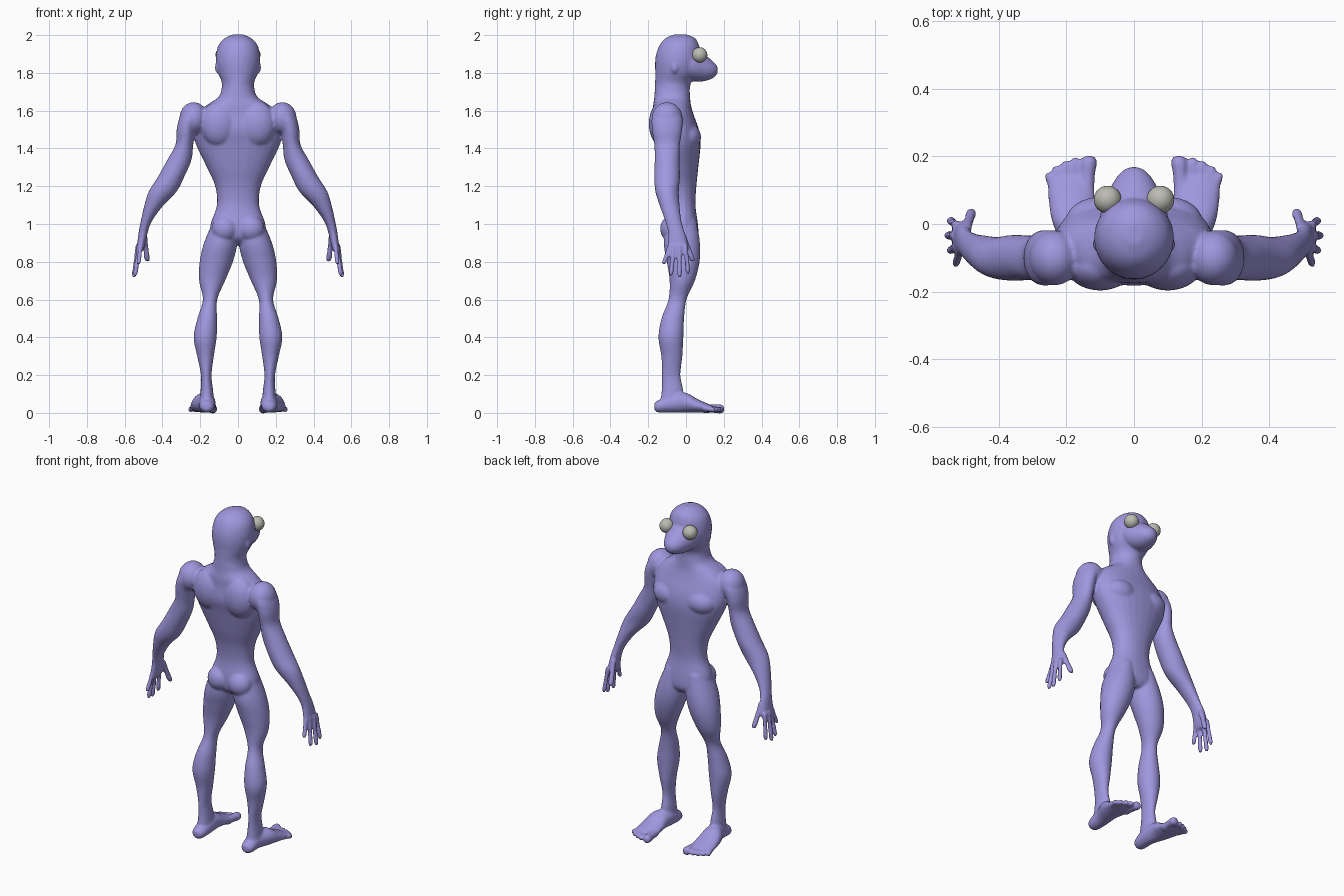
import bpy, bmesh, math
from mathutils import Matrix, Vector

default_cube = bpy.data.objects.get("Cube")
if default_cube:
    bpy.data.objects.remove(default_cube, do_unlink=True)


def make_material(name, colour):
    material = bpy.data.materials.new(name)
    material.use_nodes = True
    material.diffuse_color = (*colour, 1)
    shader = material.node_tree.nodes["Principled BSDF"]
    shader.inputs["Base Color"].default_value = (*colour, 1)
    shader.inputs["Roughness"].default_value = 0.6
    return material


skin = make_material("lavender skin", (0.35, 0.31, 0.73))
eye_grey = make_material("pale grey eye", (0.5, 0.5, 0.45))

body_mesh = bmesh.new()
SIDES = (1, -1)


def smooth_sections(sections, steps=5):
    """Catmull-Rom interpolation of cross-section tuples."""
    points = [Vector(section) for section in sections]
    padded = [points[0]] + points + [points[-1]]
    result = []
    for a, b, c, d in zip(padded, padded[1:], padded[2:], padded[3:]):
        for step in range(steps):
            t = step / steps
            result.append(b + (c - a) * (t / 2)
                          + (a * 2 - b * 5 + c * 4 - d) * (t * t / 2)
                          + (b * 3 - a - c * 3 + d) * (t ** 3 / 2))
    return result + [points[-1]]


def loft(sections, side=1, along_y=False, segments=28, power=2.0):
    """Skin oval rings (x, y, z, half width, half depth) into a closed solid."""
    rings = []
    for x, y, z, width, depth in smooth_sections(sections):
        ring = []
        for i in range(segments):
            angle = math.tau * i / segments
            c, s = math.cos(angle), math.sin(angle)
            across = width * math.copysign(abs(c) ** (2 / power), c)
            other = depth * math.copysign(abs(s) ** (2 / power), s)
            offset = (across, 0, other) if along_y else (across, other, 0)
            point = Vector((x, y, z)) + Vector(offset)
            point.x *= side
            ring.append(body_mesh.verts.new(point))
        rings.append(ring)
    faces = [body_mesh.faces.new(rings[0]), body_mesh.faces.new(rings[-1])]
    for lower, upper in zip(rings, rings[1:]):
        for i in range(segments):
            j = (i + 1) % segments
            faces.append(body_mesh.faces.new((lower[i], lower[j], upper[j], upper[i])))
    bmesh.ops.recalc_face_normals(body_mesh, faces=faces)


def muscle(centre, radii, side):
    x, y, z = centre
    matrix = Matrix.Translation((x * side, y, z)) @ Matrix.Diagonal((*radii, 1))
    bmesh.ops.create_uvsphere(body_mesh, u_segments=24, v_segments=16,
                              radius=1, matrix=matrix)


def digit(base, tip, radius, side, along_y=False):
    """Finger or toe with a rounded end."""
    a, b = Vector(base), Vector(tip)
    profile = ((0, 1), (0.45, 0.9), (0.8, 1), (0.95, 0.8), (1, 0.35))
    loft([(*a.lerp(b, t), radius * r, radius * r) for t, r in profile],
         side, along_y, segments=12)


# Torso from pelvis to the base of the neck
loft([(0, -.01, .89, .06, .05), (0, -.02, .93, .14, .085),
      (0, -.025, 1, .145, .088), (0, -.025, 1.1, .112, .075),
      (0, -.027, 1.2, .121, .082), (0, -.035, 1.3, .165, .1),
      (0, -.043, 1.42, .222, .12), (0, -.057, 1.5, .235, .125),
      (0, -.068, 1.58, .215, .108), (0, -.074, 1.63, .165, .1),
      (0, -.073, 1.67, .105, .095), (0, -.073, 1.72, .082, .092)], power=2.2)

# Cranium and neck
loft([(0, -.073, 1.66, .1, .094), (0, -.07, 1.74, .085, .094),
      (0, -.05, 1.8, .106, .113), (0, -.043, 1.85, .117, .121),
      (0, -.04, 1.9, .116, .118), (0, -.035, 1.95, .102, .103),
      (0, -.03, 1.985, .068, .076), (0, -.03, 2.004, .025, .03)])

# Tapering snout
loft([(0, -.02, 1.85, .1, .08), (0, .04, 1.845, .098, .09),
      (0, .09, 1.83, .078, .075), (0, .135, 1.818, .054, .05),
      (0, .16, 1.815, .03, .028), (0, .168, 1.815, .012, .012)], along_y=True)

for side in SIDES:
    # Muscle masses
    muscle((.1, -.125, 1.53), (.1, .072, .12), side)     # shoulder blade
    muscle((.105, .0, 1.46), (.1, .08, .075), side)      # chest
    muscle((.07, -.075, .975), (.07, .062, .07), side)   # buttock
    muscle((.235, -.1, 1.56), (.075, .082, .085), side)  # shoulder
    muscle((.108, -.06, 1.83), (.014, .02, .032), side)  # ear

    # Arm down to the palm
    loft([(.22, -.1, 1.62, .03, .05), (.25, -.1, 1.57, .055, .08),
          (.275, -.1, 1.5, .05, .08), (.284, -.1, 1.42, .047, .068),
          (.31, -.1, 1.34, .064, .066), (.354, -.1, 1.25, .07, .068),
          (.4, -.1, 1.17, .074, .062), (.45, -.085, 1.09, .048, .052),
          (.487, -.066, 1.01, .029, .043), (.503, -.05, .95, .024, .045),
          (.515, -.045, .88, .02, .053), (.52, -.045, .85, .014, .045)], side)

    # Fingers and thumb
    digit((.495, -.015, .94), (.48, .038, .8), .016, side)
    for x, y, spread, length in ((.525, -.003, .014, .15), (.53, -.034, .0, .17),
                                 (.524, -.064, -.016, .16), (.515, -.085, -.034, .1)):
        digit((x, y, .89), (x + length / 8, y + spread, .885 - length), .0135, side)

    # Leg from hip to heel
    loft([(.07, -.025, 1.02, .06, .08), (.092, -.022, .9, .088, .096),
          (.115, -.015, .8, .088, .087), (.137, -.02, .7, .069, .067),
          (.148, -.045, .6, .038, .048), (.163, -.07, .5, .052, .06),
          (.174, -.08, .4, .061, .066), (.172, -.075, .3, .044, .056),
          (.168, -.078, .2, .028, .049), (.165, -.072, .12, .033, .057),
          (.165, -.08, .04, .04, .06)], side)

    # Foot from heel to ball
    loft([(.165, -.168, .034, .018, .02), (.165, -.145, .035, .038, .033),
          (.165, -.07, .052, .046, .05), (.18, 0, .054, .06, .052),
          (.184, .06, .038, .068, .036), (.185, .115, .026, .068, .023),
          (.185, .14, .022, .06, .016)], side, along_y=True)

    # Toes
    digit((.142, .09, .024), (.132, .202, .02), .025, side, along_y=True)
    for x, y in ((.174, .197), (.202, .187), (.229, .172), (.253, .152)):
        digit((.185 + (x - .185) * .75, .09, .024), (x, y, .017), .0155,
              side, along_y=True)

# Fuse all the parts into one smooth skin
mesh = bpy.data.meshes.new("body")
body_mesh.to_mesh(mesh)
body_mesh.free()
mesh.materials.append(skin)
body = bpy.data.objects.new("body", mesh)
bpy.context.collection.objects.link(body)
fuse = body.modifiers.new("fuse parts", "REMESH")
fuse.mode = "VOXEL"
fuse.voxel_size = 0.007
fuse.use_smooth_shade = True
relax = body.modifiers.new("soften joins", "SMOOTH")
relax.factor = 0.5
relax.iterations = 6

# Bulging eyes
for side, name in zip(SIDES, ("left_eye", "right_eye")):
    bpy.ops.mesh.primitive_uv_sphere_add(segments=32, ring_count=16, radius=.041,
                                         location=(.078 * side, .072, 1.895))
    eye = bpy.context.object
    eye.name = name
    eye.data.materials.append(eye_grey)
    bpy.ops.object.shade_smooth()
